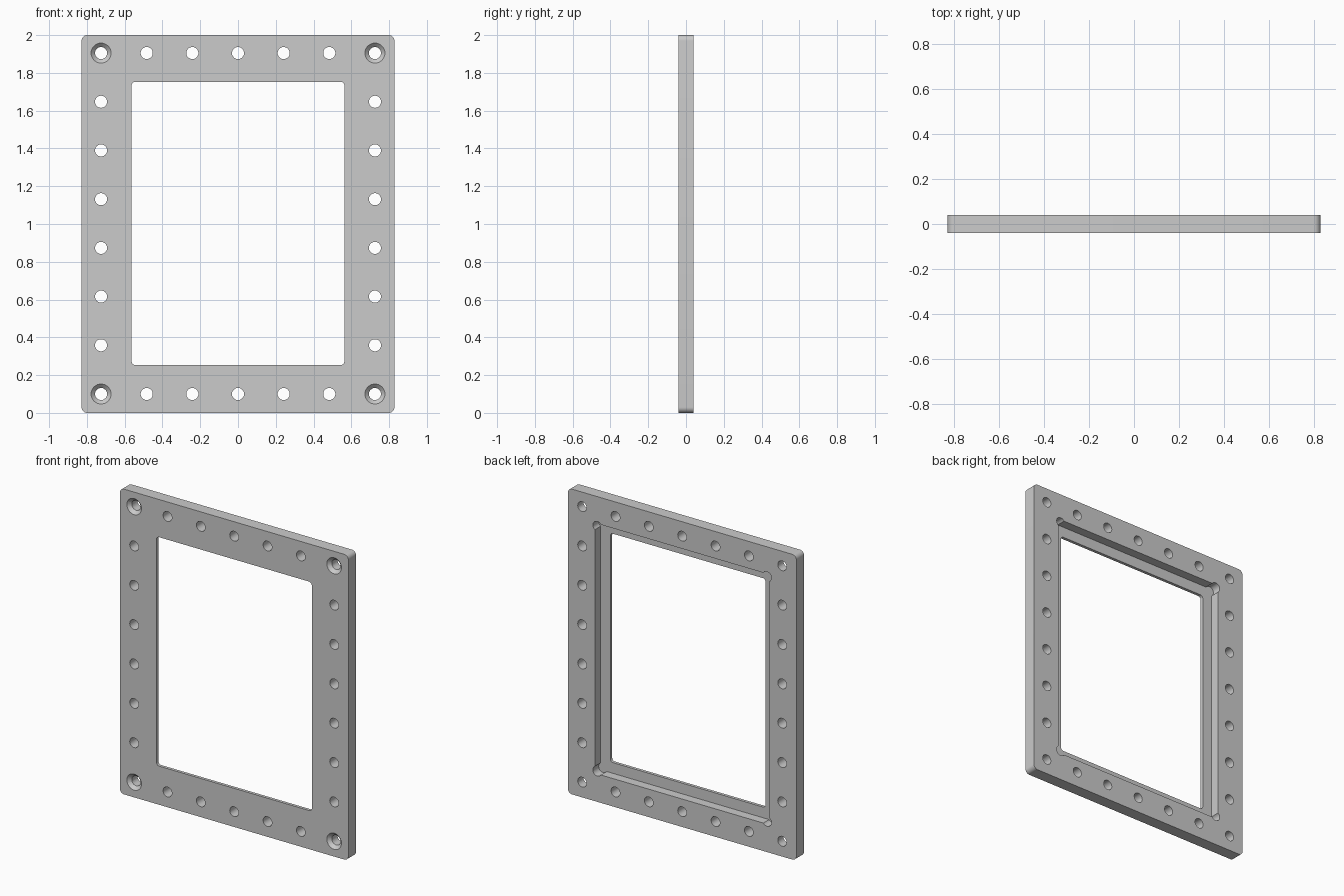
import bpy, bmesh
from math import pi, sin, cos

if "Cube" in bpy.data.objects:
    bpy.data.objects.remove(bpy.data.objects["Cube"])

T = 0.04          # half thickness
CZ = 1.0          # frame centre height


def prism(name, outline, y0, y1):
    """Extrude an x/z outline from y0 to y1."""
    bm = bmesh.new()
    face = bm.faces.new([bm.verts.new((x, y0, z)) for x, z in outline])
    ext = bmesh.ops.extrude_face_region(bm, geom=[face])
    verts = [g for g in ext["geom"] if isinstance(g, bmesh.types.BMVert)]
    bmesh.ops.translate(bm, verts=verts, vec=(0, y1 - y0, 0))
    bmesh.ops.recalc_face_normals(bm, faces=bm.faces)
    me = bpy.data.meshes.new(name)
    bm.to_mesh(me)
    bm.free()
    ob = bpy.data.objects.new(name, me)
    bpy.context.collection.objects.link(ob)
    return ob


def rounded_rect(hx, hz, r, cz=CZ, n=8):
    pts = []
    for k, (sx, sz) in enumerate([(1, 1), (-1, 1), (-1, -1), (1, -1)]):
        for i in range(n + 1):
            a = (k + i / n) * pi / 2
            pts.append((sx * (hx - r) + r * cos(a), cz + sz * (hz - r) + r * sin(a)))
    return pts


def rod(name, x, z, r0, r1, y0, y1, n=32):
    """Round cutter along y, radius r0 at y0 and r1 at y1."""
    ob = prism(name, [(cos(2 * pi * i / n), sin(2 * pi * i / n)) for i in range(n)], y0, y1)
    for v in ob.data.vertices:
        r = r0 if abs(v.co.y - y0) < 1e-5 else r1
        v.co.x, v.co.z = x + v.co.x * r, z + v.co.z * r
    return ob


# Frame plate with rounded corners
frame = prism("frame_plate", rounded_rect(0.828, 1.0, 0.03), -T, T)

# Window opening and the rebate behind it
OZ = 1.003
cutters = [
    prism("window_cutter", rounded_rect(0.563, 0.75, 0.02, OZ), -0.1, 0.1),
    prism("rebate_cutter", [(-0.633, OZ - 0.82), (0.633, OZ - 0.82),
                            (0.633, OZ + 0.82), (-0.633, OZ + 0.82)], -0.02, 0.1),
]

# Relief notches in the rebate corners
for sx in (-1, 1):
    for sz in (-1, 1):
        cutters.append(rod("corner_relief_cutter", sx * 0.615, OZ + sz * 0.802,
                           0.032, 0.032, -0.02, 0.11))

# Bolt holes along all four sides
HX, Z0, Z1, R = 0.725, 0.1, 1.905, 0.032
spots = [(-HX + 2 * HX * i / 6, z) for i in range(7) for z in (Z0, Z1)]
spots += [(s * HX, Z0 + (Z1 - Z0) * i / 7) for i in range(1, 7) for s in (-1, 1)]
for x, z in spots:
    cutters.append(rod("bolt_hole_cutter", x, z, R, R, -0.12, 0.12))

# Countersinks on the front of the corner holes
for x in (-HX, HX):
    for z in (Z0, Z1):
        cutters.append(rod("countersink_cutter", x, z, 0.074, 0.031, -T - 0.021, -T + 0.022))

# Cut everything out of the plate
bpy.context.view_layer.objects.active = frame
for c in cutters:
    c.hide_render = True
    m = frame.modifiers.new("cut", "BOOLEAN")
    m.operation, m.solver, m.object = "DIFFERENCE", "EXACT", c
    bpy.ops.object.modifier_apply(modifier=m.name)
    bpy.data.objects.remove(c)

bpy.ops.object.select_all(action="DESELECT")
frame.select_set(True)
bpy.ops.object.shade_smooth_by_angle(angle=pi / 6)
